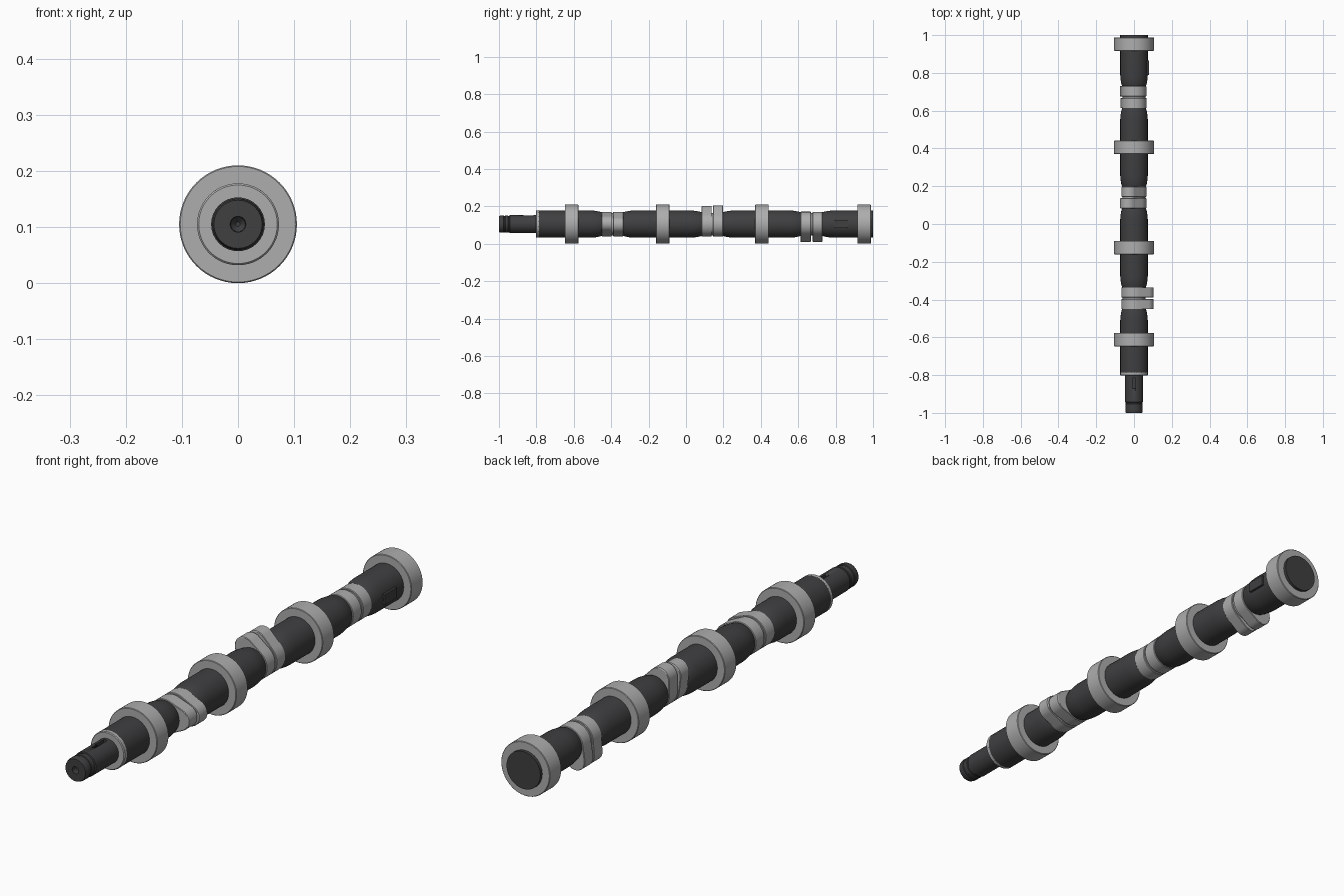
import bpy, bmesh, math

if "Cube" in bpy.data.objects:
    bpy.data.objects.remove(bpy.data.objects["Cube"])

AXIS_Z = 0.105


def material(name, c):
    m = bpy.data.materials.new(name)
    m.diffuse_color = (c, c, c + 0.003, 1)
    m.use_nodes = True
    m.node_tree.nodes["Principled BSDF"].inputs["Base Color"].default_value = m.diffuse_color
    return m


DARK = material("dark_steel", 0.05)
STEEL = material("ground_steel", 0.42)


def finish(name, bm, mat):
    bmesh.ops.recalc_face_normals(bm, faces=bm.faces)
    me = bpy.data.meshes.new(name)
    bm.to_mesh(me)
    bm.free()
    ob = bpy.data.objects.new(name, me)
    bpy.context.collection.objects.link(ob)
    ob.location.z = AXIS_Z
    me.materials.append(mat)
    bpy.ops.object.select_all(action='DESELECT')
    ob.select_set(True)
    bpy.context.view_layer.objects.active = ob
    bpy.ops.object.shade_smooth_by_angle(angle=math.radians(30))
    return ob


def loft(name, sections, mat):
    """Skin closed sections, each a list of (x, y, z), and cap both ends."""
    bm = bmesh.new()
    rings = [[bm.verts.new(p) for p in s] for s in sections]
    n = len(rings[0])
    for a, b in zip(rings, rings[1:]):
        for i in range(n):
            j = (i + 1) % n
            bm.faces.new((a[i], a[j], b[j], b[i]))
    bm.faces.new(rings[0])
    bm.faces.new(rings[-1])
    return finish(name, bm, mat)


def lathe(name, profile, mat, n=32):
    """Turn (y, radius) points around the shaft axis."""
    return loft(name, [[(r * math.cos(math.tau * i / n), y, r * math.sin(math.tau * i / n))
                        for i in range(n)] for y, r in profile], mat)


def cam(name, y0, y1, deg, base=0.066, tip=0.042, dist=0.062):
    """Egg-shaped lobe: base circle and tip circle joined by tangents."""
    t = math.acos((base - tip) / dist)
    rot = math.radians(deg)
    pts = []
    for i in range(33):
        a = t + (math.tau - 2 * t) * i / 32
        pts.append((base * math.cos(a), base * math.sin(a)))
    for i in range(17):
        a = -t + 2 * t * i / 16
        pts.append((dist + tip * math.cos(a), tip * math.sin(a)))
    c, s = math.cos(rot), math.sin(rot)
    pts = [(x * c - z * s, x * s + z * c) for x, z in pts]
    k, e = 0.97, 0.002
    loft(name, [[(x * f, y, z * f) for x, z in pts]
                for y, f in ((y0, k), (y0 + e, 1), (y1 - e, 1), (y1, k))], STEEL)


def box(name, lo, hi, mat):
    bm = bmesh.new()
    bmesh.ops.create_cube(bm, size=1)
    for v in bm.verts:
        v.co = [(l + h) / 2 + c * (h - l) for l, h, c in zip(lo, hi, v.co)]
    return finish(name, bm, mat)


# Cast shaft between lobe pairs, necked down beside each pair
R, NECK = 0.073, 0.063
pairs = [(-0.451, -0.335, (3, -3)), (0.083, 0.198, (120, 112)), (0.613, 0.73, (242, 238))]
ends = [-0.79] + [y for p in pairs for y in p[:2]] + [1.0]
for i in range(4):
    a, b = ends[2 * i], ends[2 * i + 1]
    prof = [(a, R)] if i == 0 else [(a, NECK), (a + 0.012, 0.067), (a + 0.035, 0.071), (a + 0.06, R)]
    prof += [(b, R)] if i == 3 else [(b - 0.06, R), (b - 0.035, 0.071), (b - 0.012, 0.067), (b, NECK)]
    lathe(f"shaft_section_{i + 1}", prof, DARK)

# Paired cam lobes and the steel core that shows between them
for i, (a, b, angles) in enumerate(pairs):
    cam(f"cam_lobe_{i + 1}_front", a, a + 0.054, angles[0])
    cam(f"cam_lobe_{i + 1}_rear", b - 0.054, b, angles[1])
    lathe(f"lobe_core_{i + 1}", [(a + 0.01, 0.06), (b - 0.01, 0.06)], STEEL)

# Bearing journals
for i, y in enumerate((-0.612, -0.125, 0.406, 0.952)):
    lathe(f"bearing_journal_{i + 1}",
          [(y - 0.036, 0.103), (y - 0.034, 0.105), (y + 0.034, 0.105), (y + 0.036, 0.103)], STEEL, 64)

# Front thrust collar
lathe("thrust_collar", [(-0.803, 0.07), (-0.80, 0.073), (-0.787, 0.073)], STEEL, 48)

# Nose with retaining grooves and a centre-drilled end
nose = lathe("nose", [(-0.965, 0.004), (-0.975, 0.013), (-0.996, 0.014), (-0.996, 0.043),
                      (-0.99, 0.046), (-0.975, 0.046), (-0.973, 0.044), (-0.967, 0.044),
                      (-0.965, 0.046), (-0.952, 0.046), (-0.95, 0.044), (-0.944, 0.044),
                      (-0.942, 0.048), (-0.79, 0.048)], DARK)
# outer lip reaches the front end of the model
for v in nose.data.vertices:
    if abs(v.co.y + 0.996) < 1e-4:
        v.co.y = -1.0

# Keyway cut in the top of the nose
cutter = box("keyway_cutter", (-0.008, -0.87, 0.036), (0.008, -0.815, 0.06), DARK)
cutter.hide_render = True
cutter.hide_viewport = True
cutter.display_type = 'WIRE'
cut = nose.modifiers.new("keyway", 'BOOLEAN')
cut.object = cutter
cut.operation = 'DIFFERENCE'
cut.solver = 'EXACT'

# Raised identification pad on the right side near the rear
box("side_pad", (0.05, 0.79, -0.02), (0.079, 0.865, 0.02), DARK)
